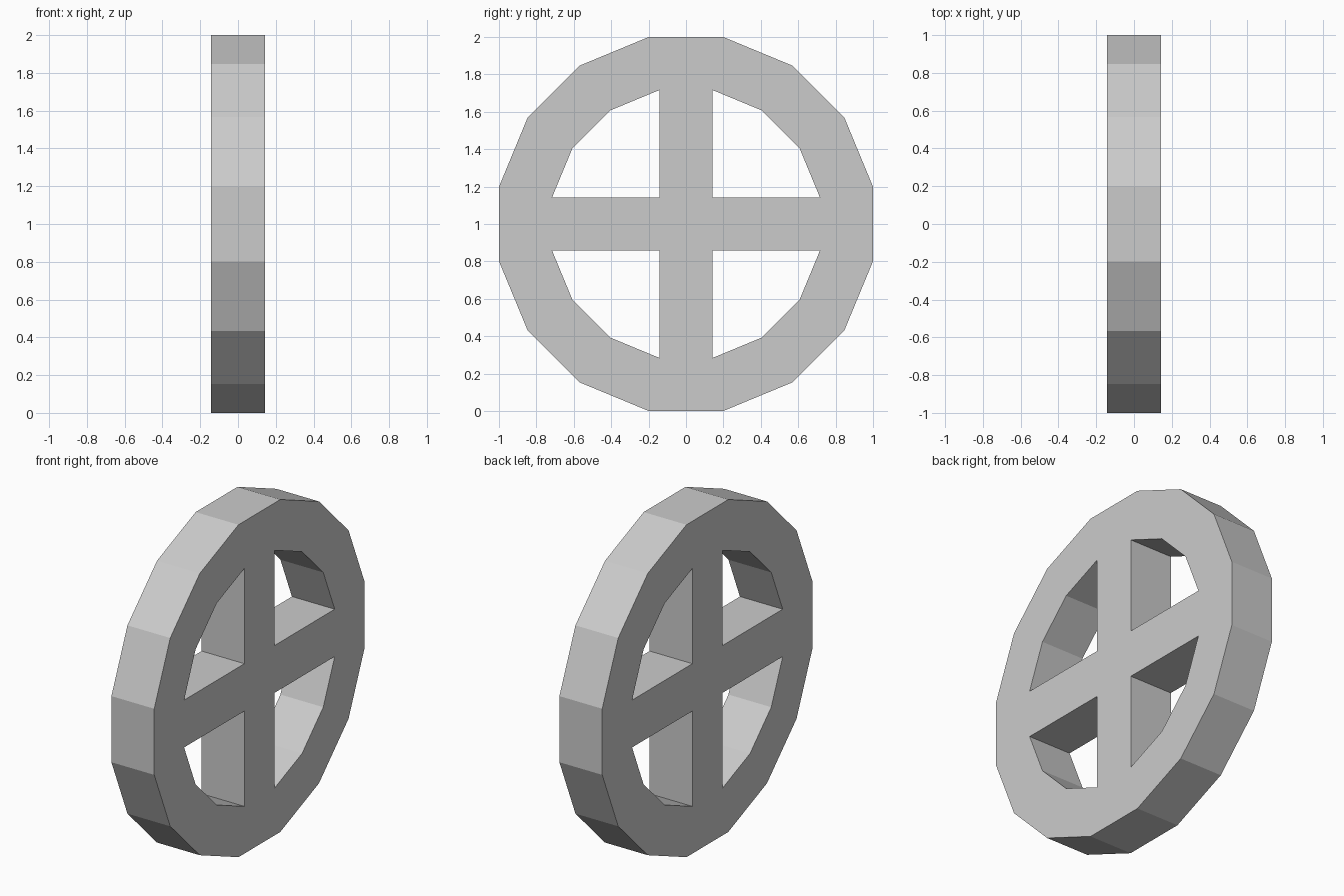
import bpy, bmesh
from math import cos, sin, pi

if "Cube" in bpy.data.objects:
    bpy.data.objects.remove(bpy.data.objects["Cube"])

SIDES = 16
R_OUT = 1 / cos(pi / SIDES)   # flat-to-flat width of 2
R_IN = 0.73
HALF = R_IN * sin(pi / SIDES)  # half width of spokes
THICK = 2 * HALF

bm = bmesh.new()


def ring(radius):
    angles = [(2 * i + 1) * pi / SIDES for i in range(SIDES)]
    return [bm.verts.new((0, radius * cos(a), 1 + radius * sin(a))) for a in angles]


# Rim: flat band between two 16-sided rings
outer, inner = ring(R_OUT), ring(R_IN)
for i in range(SIDES):
    j = (i + 1) % SIDES
    bm.faces.new((inner[i], outer[i], outer[j], inner[j]))

# Hub square and four spokes sharing the rim's inner vertices
hub = [bm.verts.new((0, y * HALF, 1 + z * HALF))
       for y, z in ((1, 1), (-1, 1), (-1, -1), (1, -1))]
bm.faces.new(hub)
for k in range(4):
    i = 4 * k
    bm.faces.new((hub[k - 1], inner[i - 1], inner[i], hub[k]))

bmesh.ops.recalc_face_normals(bm, faces=bm.faces[:])
mesh = bpy.data.meshes.new("spoked_wheel")
bm.to_mesh(mesh)
bm.free()
wheel = bpy.data.objects.new("spoked_wheel", mesh)
bpy.context.collection.objects.link(wheel)

# Thickness, centred on x = 0
solid = wheel.modifiers.new("thickness", 'SOLIDIFY')
solid.thickness = THICK
solid.offset = 0
